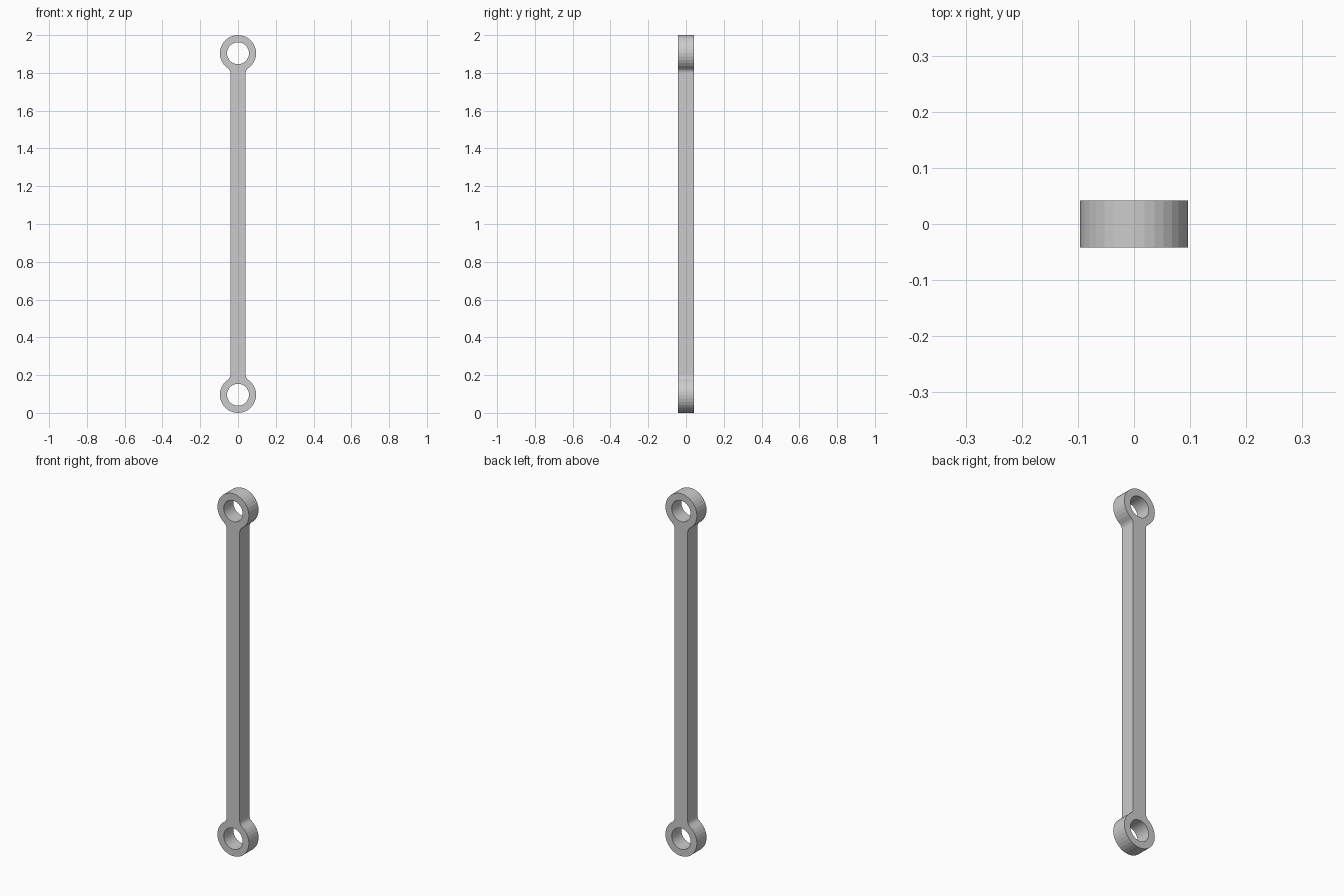
import bpy
from math import pi, sin, cos, atan2, sqrt

if "Cube" in bpy.data.objects:
    bpy.data.objects.remove(bpy.data.objects["Cube"])

R, HOLE, W, DEPTH = 0.096, 0.058, 0.04, 0.042   # eye, hole, bar half width, half depth
FILLET, SEGS = 0.035, 32
ZC = 1.0 - R                                    # eye centre distance from the middle


def arc(cx, cz, r, a0, a1, n):
    return [(cx + r * cos(a0 + (a1 - a0) * i / n),
             cz + r * sin(a0 + (a1 - a0) * i / n)) for i in range(n + 1)]


# Upper half of the outline: fillet, eye, mirrored fillet
drop = sqrt((R + FILLET) ** 2 - (W + FILLET) ** 2)
a = atan2(drop, W + FILLET)
fillet = arc(W + FILLET, ZC - drop, FILLET, pi, pi - a, 7)
eye = arc(0, ZC, R, -a, pi + a, 26)
upper = fillet + eye[1:-1] + [(-x, z) for x, z in reversed(fillet)]
outline = upper + [(-x, -z) for x, z in upper]

# Filled profile with two pin holes, extruded to thickness
curve = bpy.data.curves.new("link_rod", 'CURVE')
curve.dimensions = '2D'
curve.fill_mode = 'BOTH'
curve.extrude = DEPTH
loops = [outline] + [arc(0, s * ZC, HOLE, 0, 2 * pi, SEGS)[:-1] for s in (1, -1)]
for pts in loops:
    sp = curve.splines.new('POLY')
    sp.points.add(len(pts) - 1)
    for p, (x, z) in zip(sp.points, pts):
        p.co = (x, z, 0, 1)
    sp.use_cyclic_u = True
    sp.use_smooth = False

rod = bpy.data.objects.new("link_rod", curve)
bpy.context.collection.objects.link(rod)
rod.location.z = 1.0
rod.rotation_euler.x = pi / 2

# Turn into a flat-shaded mesh
bpy.context.view_layer.objects.active = rod
rod.select_set(True)
bpy.ops.object.convert(target='MESH')
bpy.ops.object.transform_apply(location=True, rotation=True, scale=True)
bpy.ops.object.shade_flat()
